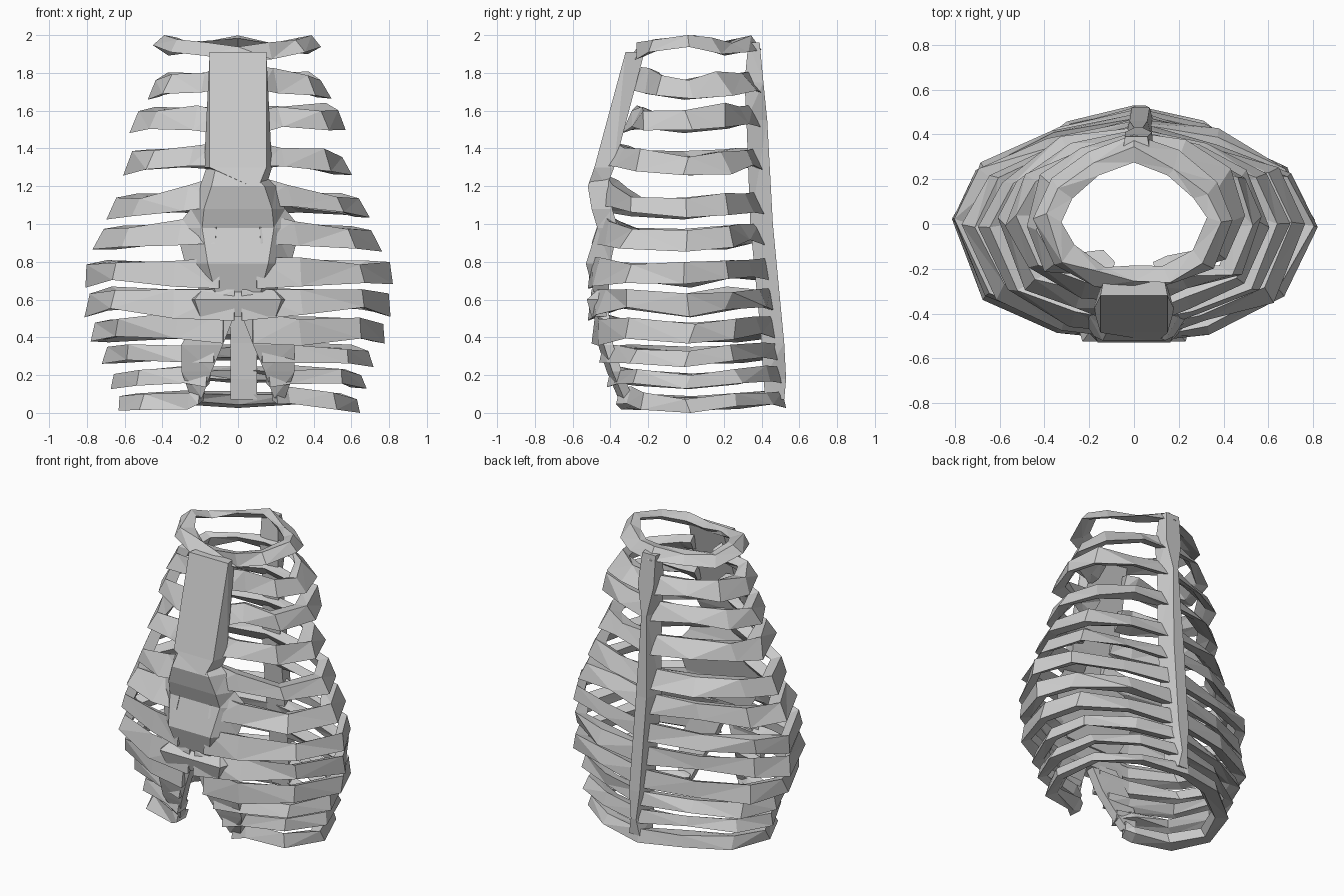
import bpy, bmesh, random
from mathutils import Vector

random.seed(4)


def jit(s):
    return random.uniform(-s, s)


def loft(name, rings):
    """Closed low-poly solid through a list of equal-sized point rings."""
    bm = bmesh.new()
    vs = [[bm.verts.new((p[0], p[1], min(2, max(0, p[2])))) for p in r] for r in rings]
    n = len(rings[0])
    for a, b in zip(vs, vs[1:]):
        for i in range(n):
            j = (i + 1) % n
            bm.faces.new((a[i], a[j], b[j], b[i]))
    bm.faces.new(vs[0][::-1])
    bm.faces.new(vs[-1])
    bmesh.ops.triangulate(bm, faces=bm.faces[:])
    bmesh.ops.recalc_face_normals(bm, faces=bm.faces[:])
    me = bpy.data.meshes.new(name)
    bm.to_mesh(me)
    bm.free()
    ob = bpy.data.objects.new(name, me)
    bpy.context.collection.objects.link(ob)
    return ob


# Ribs: side height, half width, back y, front y, front end x, front end z
RIBS = [
    (1.95, 0.45, 0.40, -0.31, 0.00, 1.90),
    (1.74, 0.50, 0.41, -0.29, 0.12, 1.77),
    (1.56, 0.59, 0.41, -0.34, 0.12, 1.54),
    (1.33, 0.61, 0.42, -0.43, 0.12, 1.37),
    (1.10, 0.70, 0.43, -0.48, 0.08, 1.18),
    (0.93, 0.77, 0.44, -0.50, 0.12, 0.98),
    (0.75, 0.83, 0.46, -0.52, 0.10, 0.74),
    (0.59, 0.82, 0.47, -0.52, 0.02, 0.57),
    (0.44, 0.80, 0.49, -0.50, 0.08, 0.45),
    (0.31, 0.73, 0.51, -0.46, 0.13, 0.31),
    (0.19, 0.68, 0.52, -0.42, 0.17, 0.18),
    (0.06, 0.65, 0.53, -0.37, 0.21, 0.09),
]
# Plan of half a rib, as fractions of half width and depth
PLAN = [(0.47, 0.85), (0.86, 0.52), (1.0, 0.02), (0.82, -0.66), (0.42, -0.92)]
DIP = [0.015, 0.005, -0.02, 0.0, 0.02]


def rib(name, side, k):
    z, a, yb, yf, ex, ez = RIBS[k]
    h = (0.07 if k == 0 else 0.11) if k < 9 else 0.08
    t = 0.07
    tilt = 0.055 if k < 6 else 0.02
    front = 1.5 if 3 < k < 9 else 1.1
    path = [(0.0, yb, z + 0.01)]
    for i, ((u, v), d) in enumerate(zip(PLAN, DIP)):
        x = max(u * a, ex + 0.05)
        y = v * (yb if v > 0 else -yf)
        zz = (z + ez) / 2 if i == 4 else z + (-d if k == 0 else d)
        path.append((side * x + jit(0.008), y + jit(0.015), zz + jit(0.012)))
    path.append((side * ex, yf, ez))
    rings = []
    for i, p in enumerate(path):
        p = Vector(p)
        inward = Vector((-p.x, -p.y * 1.4, 0)).normalized()
        hh = h * (1.1, 0.85, 1.0, 1.05, 0.9, (1 + front) / 2, front)[i] / 2
        up = Vector((0, 0, hh))
        ring = [p - up,
                p + up + inward * tilt,
                p + up * 0.6 + inward * (t + tilt),
                p - up * 0.6 + inward * t]
        # Chipped, uneven facets
        if 0 < i < 6:
            ring = [q + inward * random.uniform(0, 0.02) + Vector((0, jit(0.03), jit(0.012)))
                    for q in ring]
        rings.append(ring)
    loft(name, rings)


for k in range(len(RIBS)):
    for side, label in ((1, "right"), (-1, "left")):
        rib(f"rib_{k + 1}_{label}", side, k)


# Vertical bars from sections: z, centre x, half width front/back, front y, back y
def bar(name, sections):
    loft(name, [[(c - wf, yf, z), (c + wf, yf, z), (c + wb, yb, z), (c - wb, yb, z)]
                for z, c, wf, wb, yf, yb in sections])


# Spine, a little off centre, leaning backwards to the base
bar("spine", [
    (0.07, 0.03, 0.07, 0.04, 0.42, 0.52),
    (0.18, 0.03, 0.07, 0.02, 0.41, 0.53),
    (0.37, 0.03, 0.07, 0.04, 0.40, 0.52),
    (1.00, 0.02, 0.07, 0.04, 0.34, 0.46),
    (1.55, 0.02, 0.06, 0.02, 0.32, 0.43),
    (1.75, 0.02, 0.07, 0.06, 0.31, 0.41),
    (1.96, 0.01, 0.06, 0.05, 0.33, 0.39),
])

# Upper breastbone plate, tapering to an off-centre point
bar("breastbone_upper", [
    (1.20, 0.09, 0.02, 0.06, -0.52, -0.42),
    (1.30, 0.00, 0.15, 0.18, -0.485, -0.38),
    (1.91, 0.00, 0.15, 0.13, -0.32, -0.22),
])

# Lower breastbone, swelling where the cartilage meets it
bar("breastbone_lower", [
    (0.64, 0.0, 0.12, 0.20, -0.49, -0.41),
    (0.79, 0.0, 0.16, 0.28, -0.53, -0.40),
    (0.98, 0.0, 0.19, 0.33, -0.47, -0.36),
    (1.08, 0.0, 0.18, 0.25, -0.50, -0.39),
    (1.20, 0.0, 0.14, 0.20, -0.52, -0.41),
    (1.29, -0.03, 0.09, 0.14, -0.48, -0.40),
])

# Cross bar under the breastbone
bar("cartilage_bridge", [
    (0.51, 0.0, 0.20, 0.26, -0.50, -0.42),
    (0.60, 0.0, 0.23, 0.26, -0.525, -0.43),
    (0.65, 0.0, 0.19, 0.24, -0.47, -0.42),
])

# Cartilage arch tying the lower rib ends together on each side
for side, label in ((1, "right"), (-1, "left")):
    rings = []
    for z, x0, x1, y in ((0.54, 0.01, 0.20, -0.49), (0.36, 0.08, 0.30, -0.465),
                         (0.22, 0.14, 0.30, -0.42), (0.08, 0.19, 0.25, -0.36)):
        rings.append([(side * x0, y, z), (side * x1, y + 0.03, z),
                      (side * x1, y + 0.08, z), (side * x0, y + 0.06, z)])
    loft(f"cartilage_arch_{label}", rings)
